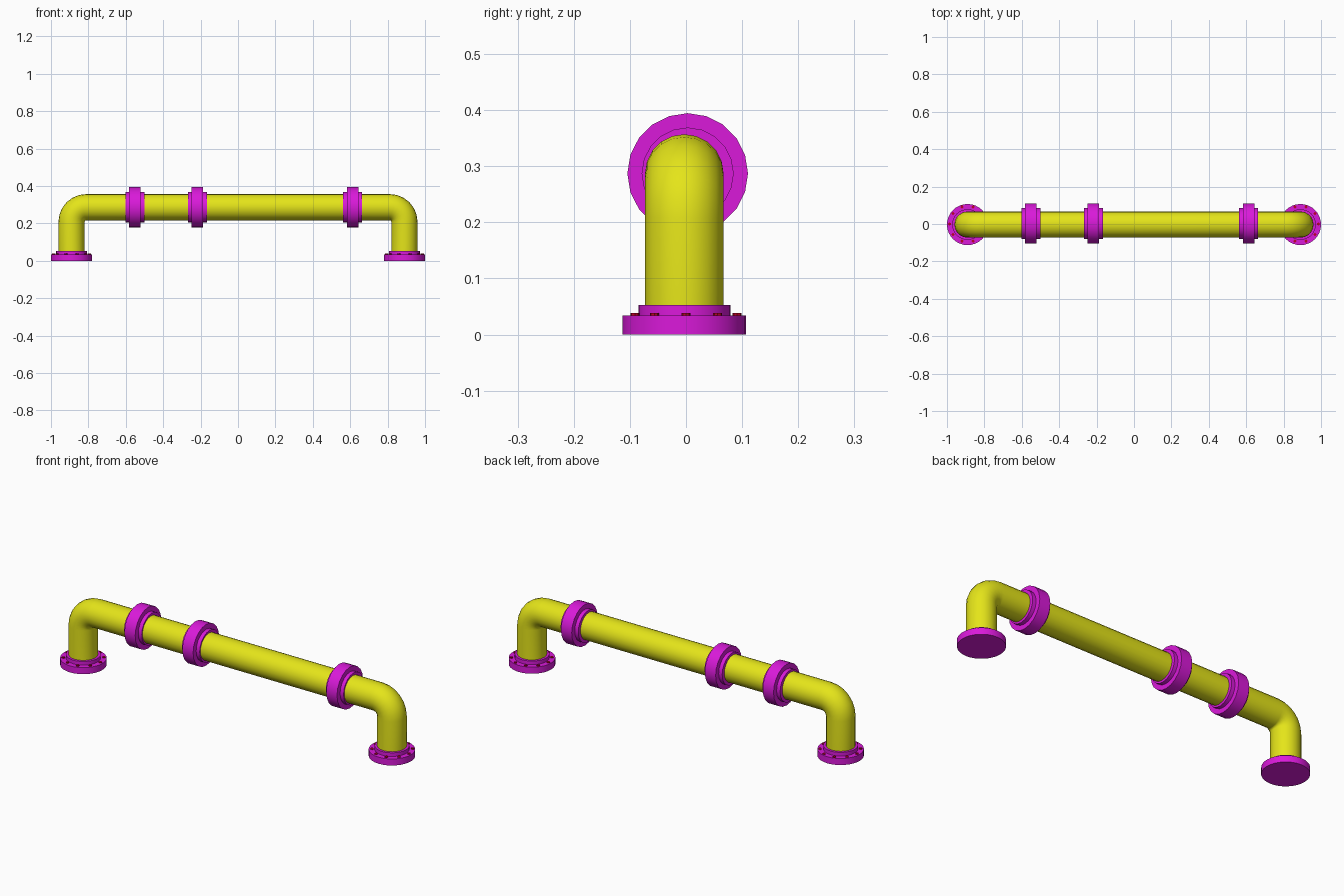
import bpy, bmesh
from math import pi, sin, cos, radians
from mathutils import Vector, Matrix

if "Cube" in bpy.data.objects:
    bpy.data.objects.remove(bpy.data.objects["Cube"])


def material(name, color):
    m = bpy.data.materials.new(name)
    m.diffuse_color = color
    m.use_nodes = True
    m.node_tree.nodes["Principled BSDF"].inputs["Base Color"].default_value = m.diffuse_color
    return m


YELLOW = material("pipe_yellow", (0.78, 0.78, 0.01, 1))
MAGENTA = material("flange_magenta", (0.7, 0.01, 0.7, 1))
RED = material("bolt_red", (0.5, 0.0, 0.02, 1))

PIPE_R, PIPE_Y, PIPE_Z = 0.07, -0.003, 0.287
FOOT_X, BEND_R = 0.89, 0.079


def finish(name, bm, mat):
    bmesh.ops.recalc_face_normals(bm, faces=bm.faces)
    me = bpy.data.meshes.new(name)
    bm.to_mesh(me)
    bm.free()
    ob = bpy.data.objects.new(name, me)
    bpy.context.collection.objects.link(ob)
    me.materials.append(mat)
    bpy.ops.object.select_all(action='DESELECT')
    ob.select_set(True)
    bpy.context.view_layer.objects.active = ob
    bpy.ops.object.shade_smooth_by_angle(angle=radians(35))
    return ob


def skin(bm, rings):
    """Join a list of vertex rings with quads and cap both ends."""
    n = len(rings[0])
    for a, b in zip(rings, rings[1:]):
        for i in range(n):
            j = (i + 1) % n
            bm.faces.new((a[i], a[j], b[j], b[i]))
    bm.faces.new(rings[0])
    bm.faces.new(rings[-1])


def turned(name, profile, matrix, mat, sides):
    """Solid of revolution around local z from (radius, height) points."""
    bm = bmesh.new()
    skin(bm, [[bm.verts.new(matrix @ Vector((r * cos(2 * pi * i / sides),
                                             r * sin(2 * pi * i / sides), h)))
               for i in range(sides)] for r, h in profile])
    return finish(name, bm, mat)


# Pipe: two risers, two rounded elbows and the long run, swept as one tube
half = [(FOOT_X, 0.04, 0.0)]
for k in range(7):
    a = pi / 2 * k / 6
    half.append((FOOT_X - BEND_R + BEND_R * cos(a),
                 PIPE_Z - BEND_R + BEND_R * sin(a), a))
path = half + [(-x, z, pi - a) for x, z, a in reversed(half)]
bm = bmesh.new()
rings = []
for x, z, a in path:
    out = Vector((cos(a), 0, sin(a)))
    rings.append([bm.verts.new(Vector((x, PIPE_Y, z))
                  + PIPE_R * (cos(t) * out + sin(t) * Vector((0, 1, 0))))
                  for t in (2 * pi * i / 20 for i in range(20))])
skin(bm, rings)
finish("pipe", bm, YELLOW)

# Foot flanges: wide plate with a raised collar, and a circle of bolts
for side, sx in (("left", -1), ("right", 1)):
    turned(side + "_foot_flange",
           [(0.11, 0), (0.11, 0.034), (0.082, 0.034), (0.082, 0.053), (0.06, 0.053)],
           Matrix.Translation((sx * FOOT_X, PIPE_Y, 0)), MAGENTA, 32)
    bm = bmesh.new()
    for k in range(10):
        a = 2 * pi * k / 10
        pos = (sx * (FOOT_X + 0.096 * cos(a)), 0.096 * sin(a), 0.031)
        bmesh.ops.create_cone(bm, cap_ends=True, segments=8, radius1=0.008,
                              radius2=0.008, depth=0.014,
                              matrix=Matrix.Translation(pos))
    finish(side + "_foot_bolts", bm, RED)

# Joint couplings along the run: narrow collar with a larger middle band
for n, x in enumerate((-0.551, -0.217, 0.613)):
    turned("coupling_%d" % (n + 1),
           [(0.06, -0.051), (0.082, -0.051), (0.082, -0.031), (0.1075, -0.031),
            (0.1075, 0.031), (0.082, 0.031), (0.082, 0.051), (0.06, 0.051)],
           Matrix.Translation((x, 0.003, PIPE_Z)) @ Matrix.Rotation(pi / 2, 4, 'Y'),
           MAGENTA, 20)
